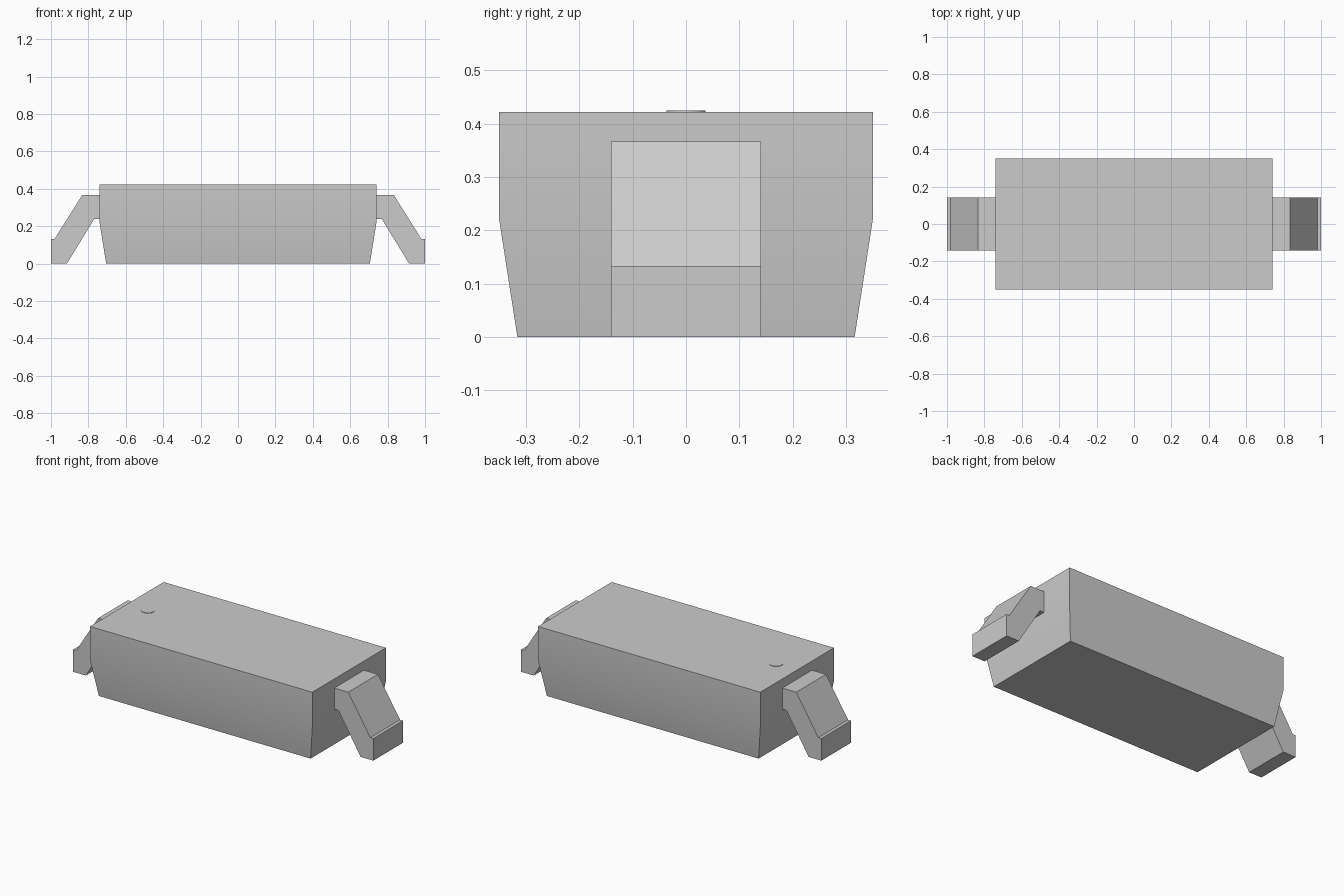
import bpy, bmesh, math

if "Cube" in bpy.data.objects:
    bpy.data.objects.remove(bpy.data.objects["Cube"], do_unlink=True)

grey = bpy.data.materials.new("light_grey")
grey.use_nodes = True
colour = (0.6, 0.6, 0.6, 1)
grey.diffuse_color = colour
grey.node_tree.nodes["Principled BSDF"].inputs["Base Color"].default_value = colour


def finish(name, bm):
    """Turn a bmesh into a named object, smooth except at sharp edges."""
    bmesh.ops.recalc_face_normals(bm, faces=bm.faces)
    mesh = bpy.data.meshes.new(name)
    bm.to_mesh(mesh)
    bm.free()
    mesh.materials.append(grey)
    obj = bpy.data.objects.new(name, mesh)
    bpy.context.collection.objects.link(obj)
    bpy.ops.object.select_all(action="DESELECT")
    obj.select_set(True)
    bpy.context.view_layer.objects.active = obj
    bpy.ops.object.shade_smooth_by_angle(angle=math.radians(30))
    return obj


# Body: rectangular rings, tapered towards the base
TOP = 0.422
bm = bmesh.new()
rings = []
for hx, hy, z in [(0.705, 0.316, 0), (0.74, 0.35, 0.22), (0.74, 0.35, TOP)]:
    corners = [(-hx, -hy), (hx, -hy), (hx, hy), (-hx, hy)]
    rings.append([bm.verts.new((x, y, z)) for x, y in corners])
for low, high in zip(rings, rings[1:]):
    for i in range(4):
        j = (i + 1) % 4
        bm.faces.new((low[i], low[j], high[j], high[i]))
bm.faces.new(rings[0])
bm.faces.new(rings[-1])
finish("body", bm)

# Bent leads: one profile extruded across y, mirrored to both ends
profile = [(0.74, 0.367), (0.833, 0.367), (0.98, 0.133), (1, 0.133),
           (1, 0), (0.915, 0), (0.768, 0.24), (0.74, 0.24)]
HALF_WIDTH = 0.141
for name, side in (("left_lead", 1), ("right_lead", -1)):
    bm = bmesh.new()
    face = bm.faces.new([bm.verts.new((side * x, -HALF_WIDTH, z)) for x, z in profile])
    extruded = bmesh.ops.extrude_face_region(bm, geom=[face])["geom"]
    moved = [v for v in extruded if isinstance(v, bmesh.types.BMVert)]
    bmesh.ops.translate(bm, verts=moved, vec=(0, 2 * HALF_WIDTH, 0))
    finish(name, bm)

# Orientation mark: thin raised disc near one end of the top
bm = bmesh.new()
bmesh.ops.create_cone(bm, cap_ends=True, segments=32, radius1=0.037,
                      radius2=0.037, depth=0.004)
bmesh.ops.translate(bm, verts=bm.verts, vec=(-0.6, 0, TOP + 0.0005))
finish("orientation_mark", bm)
